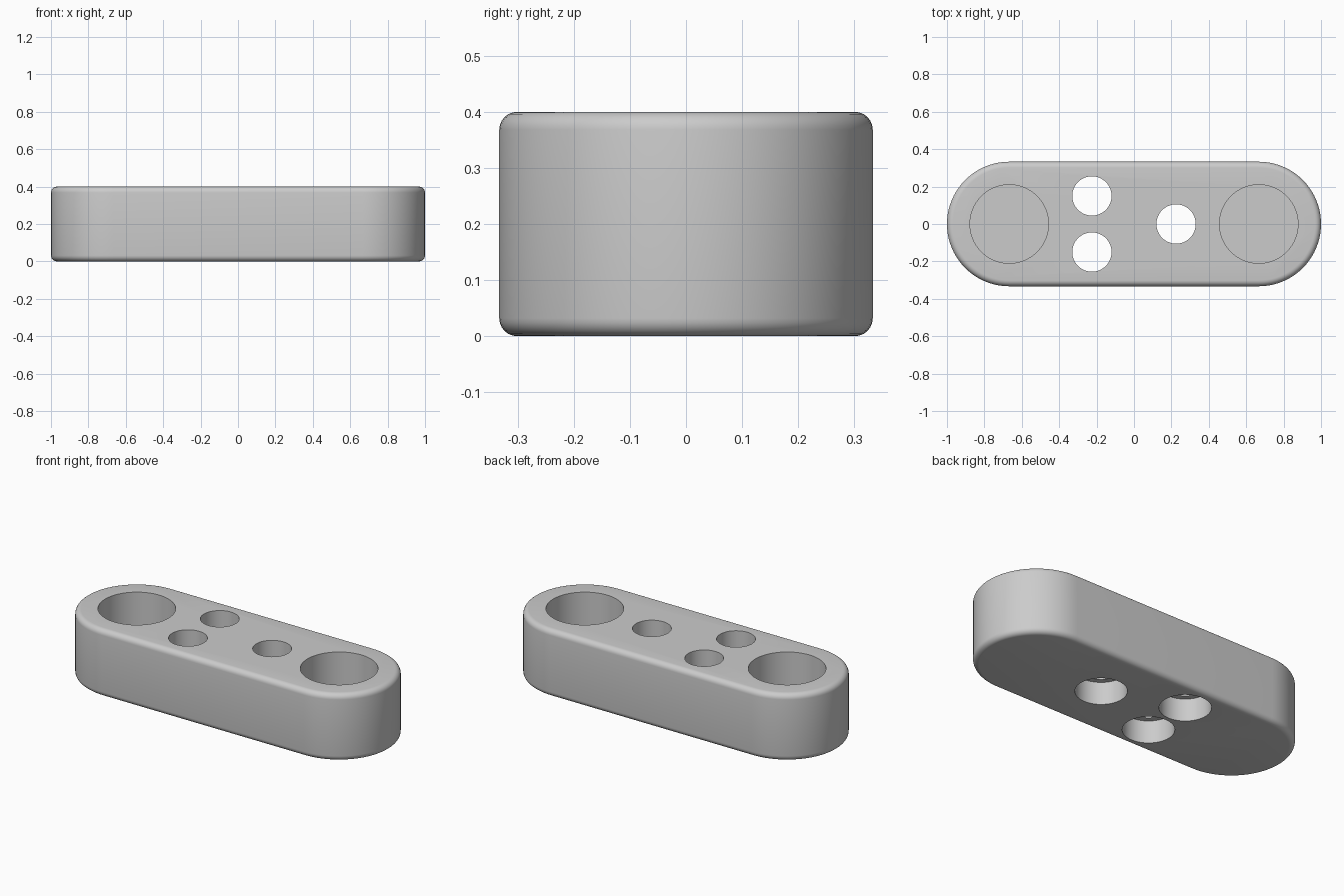
import bpy, bmesh
from math import pi, cos, sin

if "Cube" in bpy.data.objects:
    bpy.data.objects.remove(bpy.data.objects["Cube"])

HEIGHT = 0.4
END_R = 0.333
END_X = 1 - END_R
ROUND = 0.032

grey = bpy.data.materials.new("plain_grey")
grey.use_nodes = True
grey.diffuse_color = (0.6, 0.6, 0.6, 1)
grey.node_tree.nodes["Principled BSDF"].inputs["Base Color"].default_value = grey.diffuse_color


def add_object(name, bm):
    bmesh.ops.recalc_face_normals(bm, faces=bm.faces)
    mesh = bpy.data.meshes.new(name)
    bm.to_mesh(mesh)
    bm.free()
    mesh.materials.append(grey)
    obj = bpy.data.objects.new(name, mesh)
    bpy.context.collection.objects.link(obj)
    return obj


def turned_cutter(name, x, y, profile, sides=64):
    """Closed solid turned from (radius, height) steps around a vertical axis."""
    bm = bmesh.new()
    rings = [[bm.verts.new((x + r * cos(2 * pi * i / sides), y + r * sin(2 * pi * i / sides), z))
              for i in range(sides)] for r, z in profile]
    for low, high in zip(rings, rings[1:]):
        for i in range(sides):
            j = (i + 1) % sides
            bm.faces.new((low[i], low[j], high[j], high[i]))
    bm.faces.new(rings[0])
    bm.faces.new(rings[-1])
    return add_object(name, bm)


# Rounded bar: two half circles joined by straight sides
bm = bmesh.new()
steps = 40
outline = []
for side, start in ((1, -pi / 2), (-1, pi / 2)):
    for i in range(steps + 1):
        a = start + pi * i / steps
        outline.append(bm.verts.new((side * END_X + END_R * cos(a), END_R * sin(a), 0)))
base = bm.faces.new(outline)
top = bmesh.ops.extrude_face_region(bm, geom=[base], use_keep_orig=True)
bmesh.ops.translate(bm, vec=(0, 0, HEIGHT),
                    verts=[g for g in top["geom"] if isinstance(g, bmesh.types.BMVert)])
bmesh.ops.recalc_face_normals(bm, faces=bm.faces)
rims = [e for e in bm.edges if abs(e.verts[0].co.z - e.verts[1].co.z) < 0.001]
bmesh.ops.bevel(bm, geom=rims, offset=ROUND, segments=6, profile=0.5, affect='EDGES')
bar = add_object("rounded_bar", bm)

# Blind end pockets and three stepped through holes
cutters = [turned_cutter("end_pocket_cutter", s * END_X, 0, [(0.21, 0.067), (0.21, 0.5)])
           for s in (-1, 1)]
bolt_hole = [(0.138, -0.1), (0.138, 0.133), (0.105, 0.133), (0.105, 0.5)]
for x, y in ((0.225, 0), (-0.225, 0.15), (-0.225, -0.15)):
    cutters.append(turned_cutter("bolt_hole_cutter", x, y, bolt_hole))

bpy.ops.object.select_all(action='DESELECT')
bpy.context.view_layer.objects.active = bar
bar.select_set(True)
for cutter in cutters:
    cut = bar.modifiers.new("cut", 'BOOLEAN')
    cut.operation = 'DIFFERENCE'
    cut.solver = 'EXACT'
    cut.object = cutter
    bpy.ops.object.modifier_apply(modifier=cut.name)
    bpy.data.objects.remove(cutter)

bpy.ops.object.shade_smooth_by_angle(angle=pi / 6)
